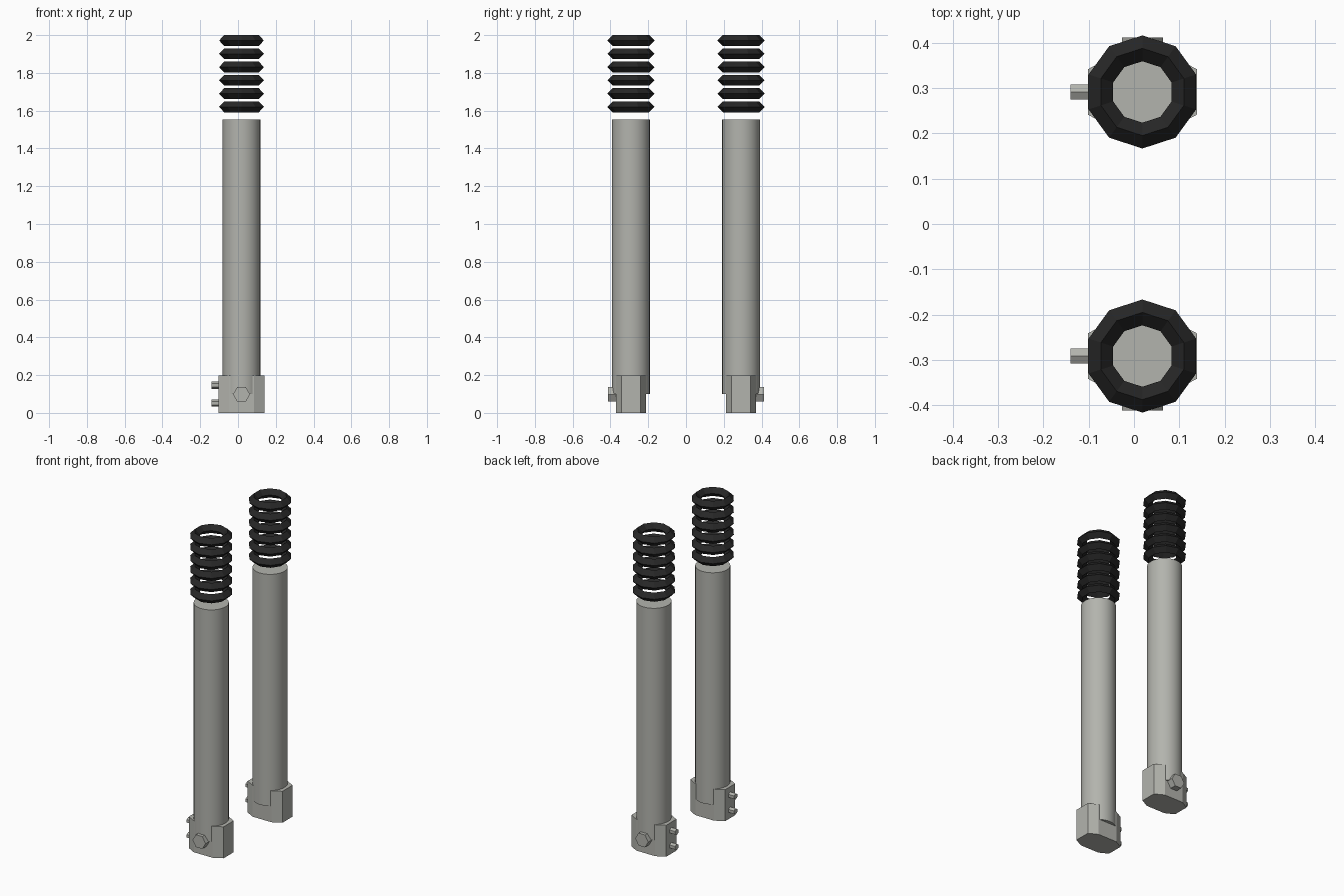
import bpy, bmesh, math
from mathutils import Matrix, Vector

if "Cube" in bpy.data.objects:
    bpy.data.objects.remove(bpy.data.objects["Cube"])

CX, CY = 0.0185, 0.2915          # centre of each leg


def material(name, rgb):
    m = bpy.data.materials.new(name)
    m.diffuse_color = (*rgb, 1)
    m.use_nodes = True
    m.node_tree.nodes["Principled BSDF"].inputs["Base Color"].default_value = m.diffuse_color
    return m


GREY = material("light_grey", (0.45, 0.455, 0.42))
BLACK = material("black_rubber", (0.02, 0.02, 0.02))


def make(name, bm, mat):
    bmesh.ops.recalc_face_normals(bm, faces=bm.faces)
    me = bpy.data.meshes.new(name)
    bm.to_mesh(me)
    bm.free()
    me.materials.append(mat)
    ob = bpy.data.objects.new(name, me)
    bpy.context.collection.objects.link(ob)
    return ob


def prism(bm, sides, r, start, end, spin=0.0):
    """Capped prism running from start to end."""
    a, b = Vector(start), Vector(end)
    rot = (b - a).to_track_quat('Z', 'Y').to_matrix().to_4x4()
    bmesh.ops.create_cone(bm, cap_ends=True, segments=sides, radius1=r, radius2=r,
                          depth=(b - a).length,
                          matrix=Matrix.Translation((a + b) / 2) @ rot @ Matrix.Rotation(spin, 4, 'Z'))


def ring(bm, centre, major, minor, sides=10):
    """Low-poly ring with a diamond cross-section."""
    rows = []
    for i in range(sides):
        t = math.pi / 2 + math.tau * i / sides
        row = []
        for k in range(4):
            p = math.pi / 2 * k
            r = major + minor * math.cos(p)
            row.append(bm.verts.new((centre[0] + r * math.cos(t), centre[1] + r * math.sin(t),
                                     centre[2] + minor * math.sin(p))))
        rows.append(row)
    for i in range(sides):
        a, b = rows[i], rows[(i + 1) % sides]
        for k in range(4):
            bm.faces.new((a[k], b[k], b[(k + 1) % 4], a[(k + 1) % 4]))


for label, s in (("front", -1), ("back", 1)):
    cy = s * CY

    # smooth main tube
    bm = bmesh.new()
    prism(bm, 32, 0.1, (CX, cy, 0.1), (CX, cy, 1.552))
    tube = make(label + "_tube", bm, GREY)
    bpy.ops.object.select_all(action='DESELECT')
    tube.select_set(True)
    bpy.context.view_layer.objects.active = tube
    bpy.ops.object.shade_smooth_by_angle(angle=math.radians(30))

    # chamfered foot block
    bm = bmesh.new()
    outline = [(0.1205, -0.05), (0.1205, 0.05), (0.065, 0.08), (-0.065, 0.08),
               (-0.1205, 0.05), (-0.1205, -0.05), (-0.065, -0.08), (0.065, -0.08)]
    base = bm.faces.new([bm.verts.new((CX + x, cy + y, 0)) for x, y in outline])
    top = bmesh.ops.extrude_face_region(bm, geom=[base])["geom"]
    bmesh.ops.translate(bm, vec=(0, 0, 0.197),
                        verts=[v for v in top if isinstance(v, bmesh.types.BMVert)])
    if not any(f.normal.z and all(v.co.z == 0 for v in f.verts) for f in bm.faces):
        bm.faces.new([v for v in bm.verts if v.co.z == 0])
    make(label + "_foot_block", bm, GREY)

    # hexagonal axle bolt on the outer side, points along x
    bm = bmesh.new()
    prism(bm, 6, 0.045, (CX, s * 0.34, 0.098), (CX, s * 0.412, 0.098))
    bolt = [v.co for v in bm.verts]
    if max(c.z for c in bolt) > 0.098 + 0.042:      # turn so a corner faces sideways
        bmesh.ops.rotate(bm, verts=bm.verts, cent=(CX, cy, 0.098),
                         matrix=Matrix.Rotation(math.pi / 6, 3, 'Y'))
    make(label + "_axle_bolt", bm, GREY)

    # two small clamp bolts on the left, points up
    bm = bmesh.new()
    for z in (0.052, 0.146):
        start = len(bm.verts)
        prism(bm, 6, 0.019, (CX - 0.1, cy, z), (-0.14, cy, z))
        bm.verts.ensure_lookup_table()
        new = bm.verts[start:]
        if max(v.co.z for v in new) < z + 0.018:
            bmesh.ops.rotate(bm, verts=new, cent=(0, cy, z),
                             matrix=Matrix.Rotation(math.pi / 6, 3, 'X'))
    make(label + "_clamp_bolts", bm, GREY)

    # stack of six rubber bellows rings
    bm = bmesh.new()
    for i in range(6):
        ring(bm, (CX, cy, 1.9715 - 0.0703 * i), 0.0963, 0.0285)
    make(label + "_bellows_rings", bm, BLACK)
